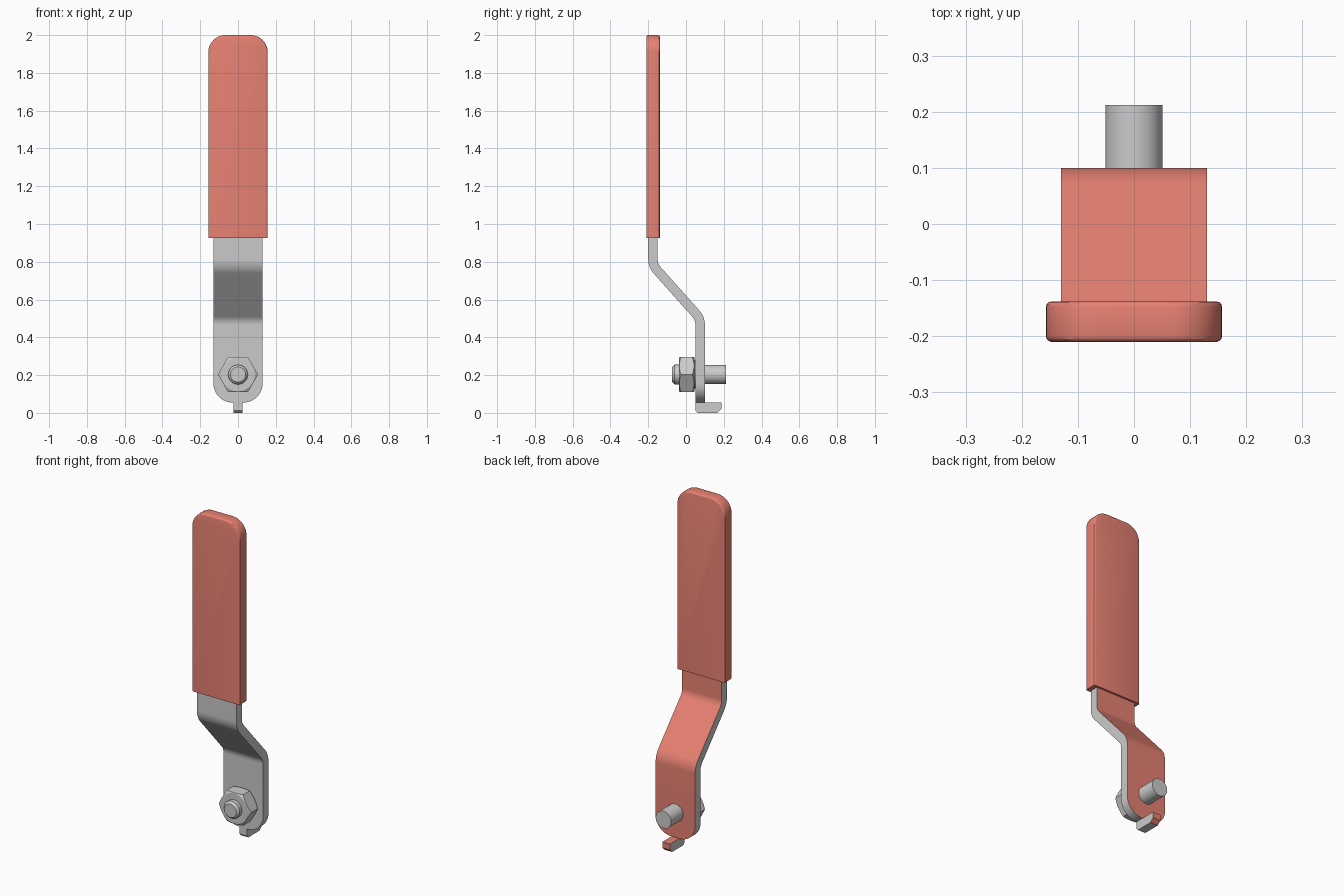
import bpy
import bmesh
from math import sin, cos, pi, radians
from mathutils import Vector

cube = bpy.data.objects.get("Cube")
if cube:
    bpy.data.objects.remove(cube, do_unlink=True)

red = bpy.data.materials.new("red_coating")
red.use_nodes = True
colour = (0.8, 0.22, 0.17, 1)
red.diffuse_color = colour
shader = red.node_tree.nodes["Principled BSDF"]
shader.inputs["Base Color"].default_value = colour
shader.inputs["Roughness"].default_value = 0.5


def finish(name, bm, materials=()):
    bmesh.ops.recalc_face_normals(bm, faces=bm.faces)
    mesh = bpy.data.meshes.new(name)
    bm.to_mesh(mesh)
    bm.free()
    obj = bpy.data.objects.new(name, mesh)
    bpy.context.collection.objects.link(obj)
    for mat in materials:
        mesh.materials.append(mat)
    bpy.ops.object.select_all(action="DESELECT")
    obj.select_set(True)
    bpy.context.view_layer.objects.active = obj
    bpy.ops.object.shade_smooth_by_angle(angle=radians(30))
    return obj


def extrude_x(profile, half):
    """Solid from a (y, z) outline, spanning -half to half in x."""
    bm = bmesh.new()
    face = bm.faces.new([bm.verts.new((-half, y, z)) for y, z in profile])
    new = bmesh.ops.extrude_face_region(bm, geom=[face])["geom"]
    verts = [v for v in new if isinstance(v, bmesh.types.BMVert)]
    bmesh.ops.translate(bm, verts=verts, vec=(2 * half, 0, 0))
    bmesh.ops.recalc_face_normals(bm, faces=bm.faces)
    return bm


def round_corners(bm, z, radius):
    """Round the corner edges that run along y at height z."""
    edges = [e for e in bm.edges
             if all(abs(v.co.z - z) < 1e-4 for v in e.verts)
             and abs(e.verts[0].co.x - e.verts[1].co.x) < 1e-4]
    bmesh.ops.bevel(bm, geom=edges, offset=radius, segments=10,
                    profile=0.5, affect="EDGES")
    bm.normal_update()


def lathe(name, rings, segments=48):
    """Closed solid around the bolt axis; rings(a) gives (radius, y) pairs."""
    bm = bmesh.new()
    columns = []
    for i in range(segments):
        a = 2 * pi * i / segments
        columns.append([bm.verts.new((r * cos(a), y, BOLT_Z + r * sin(a)))
                        for r, y in rings(a)])
    loops = list(zip(*columns))
    for low, high in zip(loops, loops[1:]):
        for i in range(segments):
            j = (i + 1) % segments
            bm.faces.new((low[i], low[j], high[j], high[i]))
    bm.faces.new(loops[0])
    bm.faces.new(loops[-1])
    return finish(name, bm)


def fillet(before, corner, after, radius, steps=8):
    """Arc points and their normals around one bend of the strap."""
    d1 = (corner - before).normalized()
    d2 = (after - corner).normalized()
    turn = d1.angle_signed(d2)
    length = radius * abs(sin(turn / 2) / cos(turn / 2))
    normal = Vector((-d1.y, d1.x))
    side = 1 if normal.dot(d2) > 0 else -1
    start = corner - d1 * length
    out = []
    for i in range(steps + 1):
        t = abs(turn) * i / steps
        p = start + d1 * radius * sin(t) + normal * side * radius * (1 - cos(t))
        d = d1 * cos(t) + normal * side * sin(t)
        out.append((p, Vector((-d.y, d.x))))
    return out


# Cranked strap, coated on its back face
BOLT_Z = 0.203
foot, low, high, top = [Vector(p) for p in
                        ((0.075, 0.055), (0.075, 0.5), (-0.175, 0.78), (-0.175, 1.9))]
up = Vector((-1, 0))
path = [(foot, up)] + fillet(foot, low, high, 0.09) + fillet(low, high, top, 0.09) + [(top, up)]
half_thick = 0.025
outline = [p + n * half_thick for p, n in path]
outline += [p - n * half_thick for p, n in reversed(path)]
bm = extrude_x(outline, 0.13)
round_corners(bm, foot.y, 0.1)
for f in bm.faces:
    f.material_index = int(f.normal.y > 0.3)
finish("strap", bm, (None, red))

# Stop tab bent back from the foot of the strap
tab = [(0.05, 0.07), (0.05, 0.012), (0.062, 0), (0.165, 0),
       (0.187, 0.02), (0.187, 0.055), (0.1, 0.055), (0.1, 0.07)]
bm = extrude_x(tab, 0.025)
for f in bm.faces:
    f.material_index = int(f.normal.y > 0.3 or f.normal.z > 0.9)
finish("stop_tab", bm, (None, red))

# Grip sleeve with a rounded top and softened edges
bottom, peak = 0.925, 2.0
bm = extrude_x([(-0.21, bottom), (-0.138, bottom), (-0.138, peak), (-0.21, peak)], 0.157)
round_corners(bm, peak, 0.09)
soft = [e for e in bm.edges if max(v.co.z for v in e.verts) > bottom + 0.01
        and len(e.link_faces) == 2 and e.calc_face_angle() > 1]
bmesh.ops.bevel(bm, geom=soft, offset=0.01, segments=3, profile=0.5, affect="EDGES")
finish("grip", bm, (red,))

# Pivot stud with a chamfered front end
lathe("stud", lambda a: [(0.04, -0.073), (0.052, -0.06), (0.052, 0.06),
                         (0.051, 0.06), (0.051, 0.212)])

# Hex nut with conical chamfers on both ends
FLAT = 0.092


def nut_rings(a):
    r = FLAT / cos((a % (pi / 3)) - pi / 6)
    drop = 0.002 + (r - FLAT) * 0.6
    front, back = -0.037, 0.044
    return [(FLAT - 0.003, front), (r, front + drop), (r, back - drop),
            (FLAT - 0.003, back), (0.075, back), (0.075, 0.052)]


lathe("nut", nut_rings)
